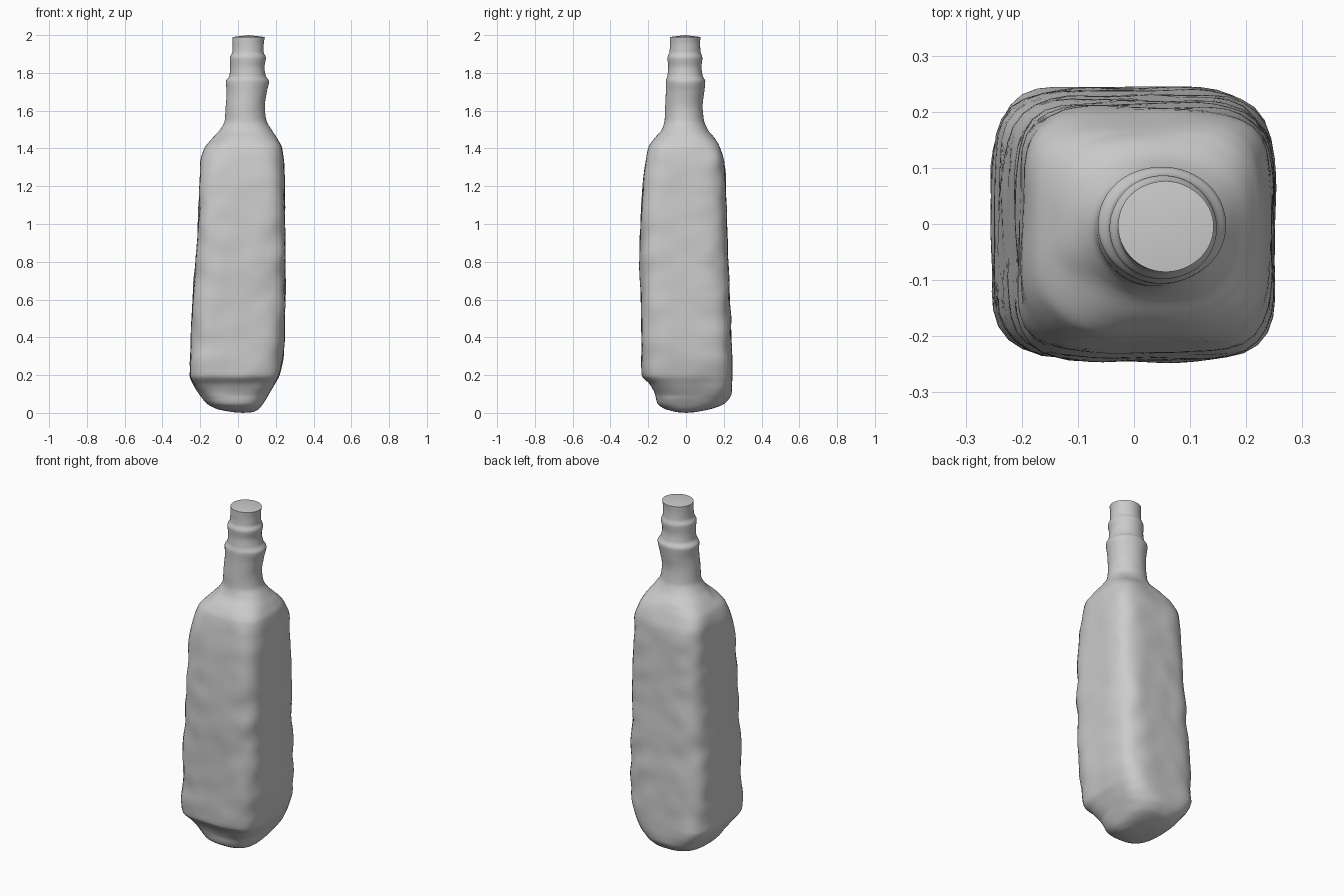
import bpy, bmesh, math
from mathutils import Vector, noise

if "Cube" in bpy.data.objects:
    bpy.data.objects.remove(bpy.data.objects["Cube"])

# Profile stations: z, x min, x max, y min, y max, squareness exponent
STATIONS = [
    (0.004, -0.03, 0.08, -0.05, 0.05, 2.2),
    (0.02, -0.11, 0.11, -0.11, 0.13, 2.4),
    (0.05, -0.165, 0.135, -0.152, 0.205, 2.8),
    (0.10, -0.205, 0.165, -0.165, 0.24, 3.2),
    (0.15, -0.235, 0.195, -0.19, 0.245, 3.8),
    (0.20, -0.255, 0.22, -0.233, 0.245, 4.3),
    (0.40, -0.25, 0.247, -0.237, 0.24, 4.6),
    (0.60, -0.24, 0.25, -0.24, 0.233, 4.6),
    (0.80, -0.225, 0.25, -0.245, 0.225, 4.6),
    (1.00, -0.212, 0.25, -0.24, 0.217, 4.6),
    (1.20, -0.205, 0.246, -0.23, 0.211, 4.6),
    (1.32, -0.20, 0.244, -0.215, 0.203, 4.4),
    (1.40, -0.177, 0.235, -0.20, 0.18, 3.8),
    (1.45, -0.14, 0.21, -0.17, 0.155, 3.0),
    (1.50, -0.095, 0.178, -0.128, 0.115, 2.3),
    (1.55, -0.07, 0.15, -0.113, 0.095, 2.0),
    (1.62, -0.065, 0.142, -0.11, 0.088, 2.0),
    (1.70, -0.06, 0.152, -0.107, 0.097, 2.0),
    (1.755, -0.064, 0.164, -0.106, 0.102, 2.0),
    (1.785, -0.045, 0.147, -0.098, 0.088, 2.0),
    (1.83, -0.042, 0.14, -0.094, 0.082, 2.0),
    (1.88, -0.044, 0.148, -0.099, 0.086, 2.0),
    (1.91, -0.03, 0.136, -0.088, 0.077, 2.0),
    (1.95, -0.028, 0.136, -0.085, 0.075, 2.0),
    (1.99, -0.028, 0.142, -0.085, 0.077, 2.0),
]
SIDES = 64
STEPS = 5


def smooth_stations(rows, steps):
    """Non-overshooting smooth interpolation between the stations."""
    def slope(i, k):
        if i == 0 or i == len(rows) - 1:
            j = min(max(i, 1), len(rows) - 1)
            return (rows[j][k] - rows[j - 1][k]) / (rows[j][0] - rows[j - 1][0])
        a = (rows[i][k] - rows[i - 1][k]) / (rows[i][0] - rows[i - 1][0])
        b = (rows[i + 1][k] - rows[i][k]) / (rows[i + 1][0] - rows[i][0])
        return 0.0 if a * b <= 0 else 2 * a * b / (a + b)

    out = []
    for i in range(len(rows) - 1):
        p, q = rows[i], rows[i + 1]
        h = q[0] - p[0]
        n = max(steps, int(h / 0.02))
        for s in range(n):
            t = s / n
            row = [p[0] + h * t]
            for k in range(1, 6):
                row.append((2*t**3 - 3*t**2 + 1) * p[k] + (t**3 - 2*t**2 + t) * h * slope(i, k)
                           + (3*t**2 - 2*t**3) * q[k] + (t**3 - t**2) * h * slope(i + 1, k))
            out.append(row)
    out.append(list(rows[-1]))
    return out


def section_point(row, angle):
    """Point on a rounded-square cross-section."""
    z, x0, x1, y0, y1, n = row
    c, s = math.cos(angle), math.sin(angle)
    r = (abs(c) ** n + abs(s) ** n) ** (-1 / n)
    return Vector(((x0 + x1) / 2 + (x1 - x0) / 2 * r * c,
                   (y0 + y1) / 2 + (y1 - y0) / 2 * r * s, z))


bm = bmesh.new()
rings = []
for row in smooth_stations(STATIONS, STEPS):
    centre = Vector(((row[1] + row[2]) / 2, (row[3] + row[4]) / 2, row[0]))
    # hand-worn lumps: strongest on the body's corners, faint on the neck
    strength = 0.011 if 0.08 < row[0] < 1.45 else 0.003
    ring = []
    for i in range(SIDES):
        a = math.tau * i / SIDES
        p = section_point(row, a)
        out = (p - centre).normalized()
        corner = 0.35 + 0.65 * abs(math.sin(2 * a)) ** 2
        p += out * strength * corner * noise.noise(p * 9)
        # dent on the front left shoulder
        d = (p - Vector((-0.11, -0.11, 1.45))).length
        p -= out * 0.018 * math.exp(-(d / 0.05) ** 2)
        ring.append(bm.verts.new(p))
    rings.append(ring)

# Walls
for lo, hi in zip(rings, rings[1:]):
    for i in range(SIDES):
        j = (i + 1) % SIDES
        bm.faces.new((lo[i], lo[j], hi[j], hi[i]))


def cap(ring, z, flip):
    """Close a ring with a fan around a centre point."""
    mid = sum((v.co for v in ring), Vector()) / SIDES
    mid.z = z
    c = bm.verts.new(mid)
    for i in range(SIDES):
        a, b = ring[i], ring[(i + 1) % SIDES]
        bm.faces.new((b, a, c) if flip else (a, b, c))


# Rounded base and slightly domed mouth
cap(rings[0], 0.0, True)
cap(rings[-1], 2.0, False)

mesh = bpy.data.meshes.new("bottle")
bm.to_mesh(mesh)
bm.free()
bottle = bpy.data.objects.new("bottle", mesh)
bpy.context.collection.objects.link(bottle)
bpy.context.view_layer.objects.active = bottle
bottle.select_set(True)
bpy.ops.object.shade_smooth_by_angle(angle=math.radians(50))
